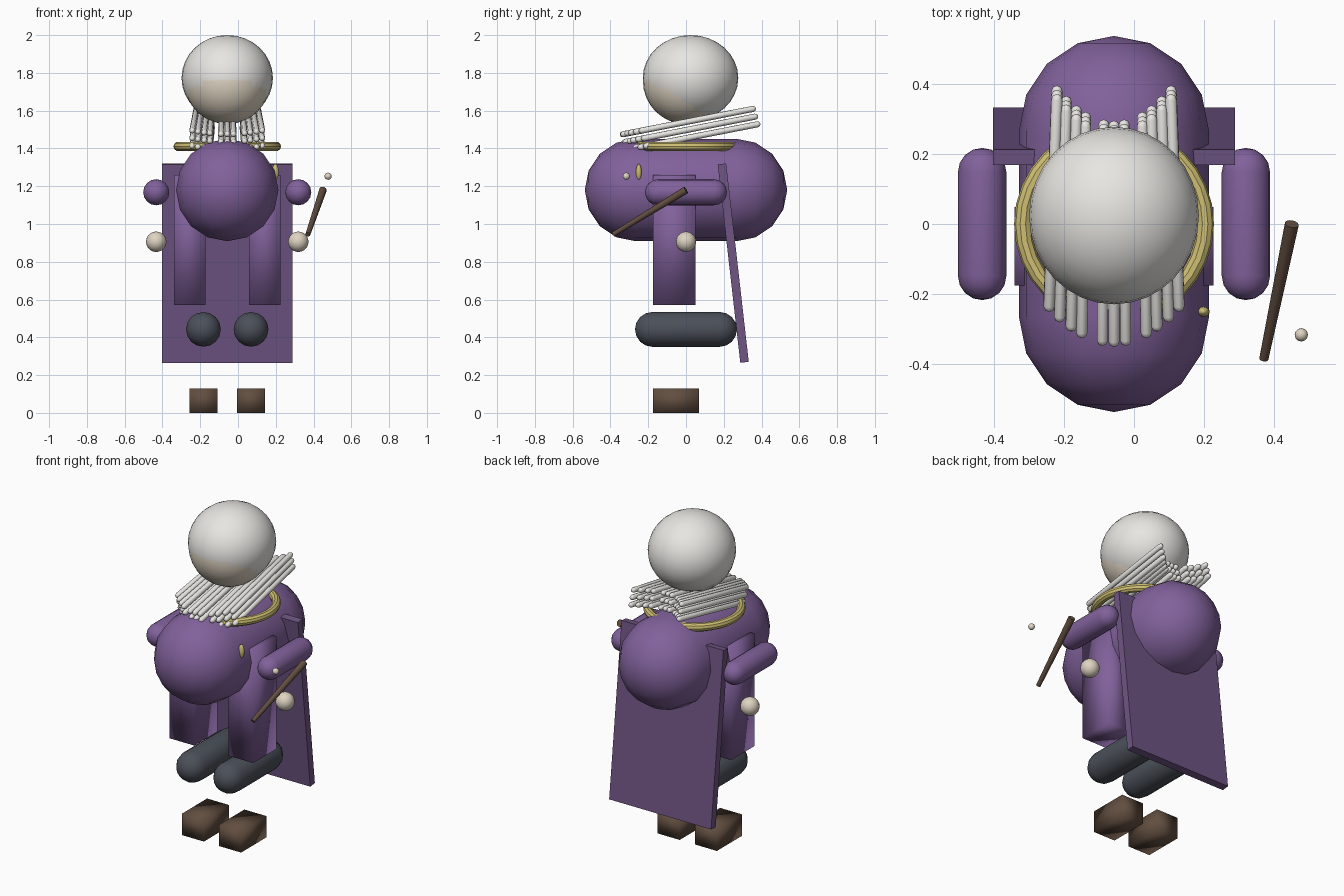
import bpy, bmesh, math
from mathutils import Vector, Matrix

if "Cube" in bpy.data.objects:
    bpy.data.objects.remove(bpy.data.objects["Cube"])

CX = -0.057  # figure's own middle line


def material(name, rgb):
    m = bpy.data.materials.new(name)
    m.diffuse_color = (*rgb, 1)
    m.use_nodes = True
    m.node_tree.nodes["Principled BSDF"].inputs["Base Color"].default_value = m.diffuse_color
    return m


PURPLE = material("purple_cloth", (0.22, 0.12, 0.33))
CAPE = material("cape_cloth", (0.16, 0.09, 0.23))
WHITE = material("white_hair", (0.80, 0.79, 0.76))
SKIN = material("skin", (0.74, 0.66, 0.54))
GOLD = material("gold", (0.62, 0.52, 0.17))
DARK = material("dark_cloth", (0.07, 0.08, 0.10))
BROWN = material("brown", (0.12, 0.075, 0.05))


def finish(bm, name, mat, smooth=True):
    bmesh.ops.recalc_face_normals(bm, faces=bm.faces)
    me = bpy.data.meshes.new(name)
    bm.to_mesh(me)
    bm.free()
    me.materials.append(mat)
    for p in me.polygons:
        p.use_smooth = smooth
    ob = bpy.data.objects.new(name, me)
    bpy.context.collection.objects.link(ob)
    return ob


def ellipsoid(name, loc, radii, mat, seg=32, rings=16):
    bm = bmesh.new()
    bmesh.ops.create_uvsphere(bm, u_segments=seg, v_segments=rings, radius=1)
    bmesh.ops.scale(bm, vec=radii, verts=bm.verts)
    bmesh.ops.translate(bm, vec=loc, verts=bm.verts)
    return finish(bm, name, mat)


def add_capsule(bm, a, b, r, seg=16, cap=4):
    # rounded rod whose cap centres are a and b
    a, b = Vector(a), Vector(b)
    q = (b - a).to_track_quat('Z', 'Y')
    rows = []
    for centre, angles in ((a, range(-cap, 1)), (b, range(0, cap + 1))):
        for i in angles:
            t = i / cap * math.pi / 2
            n = 1 if abs(i) == cap else seg
            rows.append([bm.verts.new(centre + q @ Vector((
                r * math.cos(t) * math.cos(k * math.tau / seg) if n > 1 else 0,
                r * math.cos(t) * math.sin(k * math.tau / seg) if n > 1 else 0,
                r * math.sin(t)))) for k in range(n)])
    for lo, hi in zip(rows, rows[1:]):
        for k in range(seg):
            ring = [lo[k % len(lo)], lo[(k + 1) % len(lo)],
                    hi[(k + 1) % len(hi)], hi[k % len(hi)]]
            bm.faces.new(list(dict.fromkeys(ring)))


def capsule(name, a, b, r, mat, seg=16):
    bm = bmesh.new()
    add_capsule(bm, a, b, r, seg)
    return finish(bm, name, mat)


def box(name, loc, size, mat, tilt=0.0, smooth=False):
    bm = bmesh.new()
    bmesh.ops.create_cube(bm, size=1)
    bmesh.ops.scale(bm, vec=size, verts=bm.verts)
    bmesh.ops.rotate(bm, matrix=Matrix.Rotation(tilt, 3, 'X'), verts=bm.verts)
    bmesh.ops.translate(bm, vec=loc, verts=bm.verts)
    return finish(bm, name, mat, smooth)


# torso, head and hair cap
capsule("torso", (CX, -0.265, 1.18), (CX, 0.265, 1.18), 0.271, PURPLE)
ellipsoid("head", (CX, 0, 1.757), (0.228, 0.228, 0.228), SKIN)
ellipsoid("hair_cap", (CX, 0.024, 1.773), (0.242, 0.253, 0.227), WHITE)

# paired parts
for side, s in (("left", -1), ("right", 1)):
    ax = CX + s * 0.376
    capsule(side + "_arm", (ax, -0.148, 1.168), (ax, 0.148, 1.168), 0.069, PURPLE)
    ellipsoid(side + "_hand", (ax, 0, 0.906), (0.054,) * 3, SKIN, 16, 12)
    lx = CX + s * 0.126
    capsule(side + "_leg", (lx, -0.178, 0.442), (lx, 0.178, 0.442), 0.092, DARK)
    box(side + "_shoe", (lx, -0.053, 0.065), (0.15, 0.245, 0.13), BROWN, smooth=True)
    box(side + "_robe_panel", (CX + s * 0.199, -0.063, 0.915),
        (0.168, 0.224, 0.69), PURPLE, smooth=True)

# cape leaning outwards at the bottom
box("cape", (CX, 0.25, 0.793), (0.69, 0.045, 1.057), CAPE, tilt=math.radians(6.5))

# gold collar ring and brooch
bpy.ops.mesh.primitive_torus_add(location=(CX, 0, 1.411), major_radius=0.26,
                                 minor_radius=0.025, major_segments=32, minor_segments=10)
collar = bpy.context.object
collar.name = "collar"
collar.data.materials.append(GOLD)
bpy.ops.object.shade_smooth()
ellipsoid("brooch", (0.198, -0.25, 1.275), (0.018, 0.015, 0.043), GOLD, 12, 8)

# beard strands: parallel tilted rods set along an arc, in three rows
bm = bmesh.new()
for dx in (-0.185, -0.155, -0.122, -0.092, -0.033, 0, 0.033, 0.092, 0.122, 0.155, 0.185):
    for row in range(3):
        y = -0.335 + 0.1 * (dx / 0.185) ** 2 + 0.012 * row
        z = 1.475 + 0.192 * (y + 0.335) - 0.043 * row
        add_capsule(bm, (CX + dx, y, z), (CX + dx * 0.88, y + 0.59, z + 0.115),
                    0.016, 8, 2)
finish(bm, "beard_strands", WHITE)

# tapered wand and its floating tip ball
a, b = Vector((0.37, -0.385, 0.945)), Vector((0.45, 0.0, 1.18))
bm = bmesh.new()
bmesh.ops.create_cone(bm, cap_ends=True, segments=12, radius1=0.013, radius2=0.02,
                      depth=(b - a).length)
bmesh.ops.rotate(bm, matrix=(b - a).to_track_quat('Z', 'Y').to_matrix(), verts=bm.verts)
bmesh.ops.translate(bm, vec=(a + b) / 2, verts=bm.verts)
wand = finish(bm, "wand", BROWN)
bpy.context.view_layer.objects.active = wand
wand.select_set(True)
bpy.ops.object.shade_smooth_by_angle()
ellipsoid("wand_tip", (0.477, -0.316, 1.253), (0.019,) * 3, SKIN, 12, 8)
